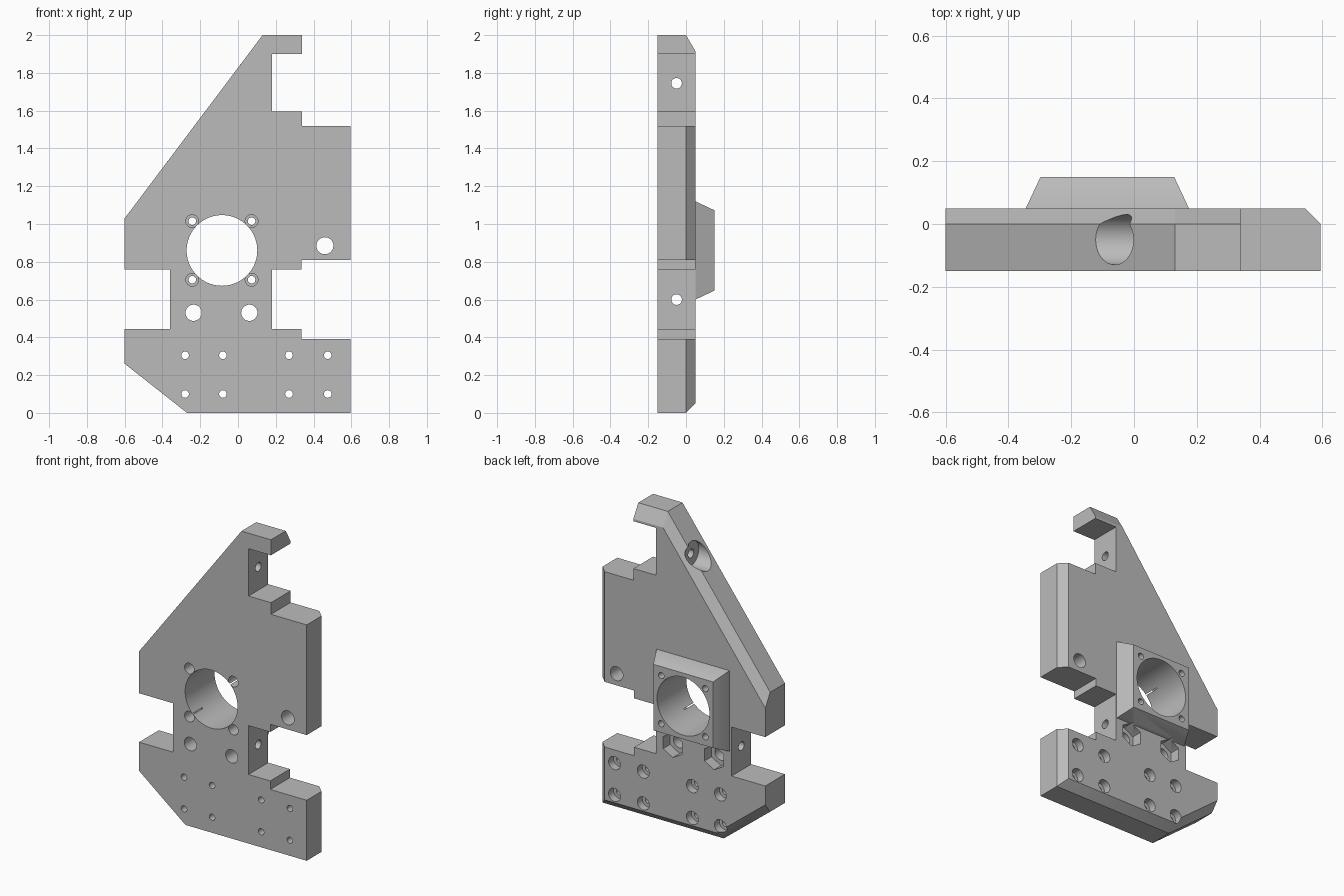
import bpy, bmesh
from math import radians
from mathutils import Matrix, Vector

cube = bpy.data.objects.get("Cube")
if cube:
    bpy.data.objects.remove(cube)

FRONT, BACK, BOSS_BACK = -0.15, 0.05, 0.15

grey = bpy.data.materials.new("plain grey")
grey.use_nodes = True
grey.diffuse_color = (0.5, 0.5, 0.5, 1)
grey.node_tree.nodes["Principled BSDF"].inputs["Base Color"].default_value = (0.5, 0.5, 0.5, 1)


def finish(name, bm):
    bmesh.ops.recalc_face_normals(bm, faces=bm.faces)
    mesh = bpy.data.meshes.new(name)
    bm.to_mesh(mesh)
    bm.free()
    mesh.materials.append(grey)
    obj = bpy.data.objects.new(name, mesh)
    bpy.context.collection.objects.link(obj)
    return obj


def cylinder(name, center, axis, r, start, end, sides=40):
    """Cylinder along x or y between two positions on that axis."""
    bm = bmesh.new()
    bmesh.ops.create_cone(bm, cap_ends=True, segments=sides, radius1=r, radius2=r, depth=end - start)
    mid = Vector(center)
    if axis == "y":
        mid.y = (start + end) / 2
        turn = Matrix.Rotation(radians(90), 4, "X")
    else:
        mid.x = (start + end) / 2
        turn = Matrix.Rotation(radians(90), 4, "Y")
    bmesh.ops.transform(bm, matrix=Matrix.Translation(mid) @ turn, verts=bm.verts)
    return finish(name, bm)


# Plate: notched outline pushed back through its thickness
outline = [(-0.27, 0), (0.595, 0), (0.595, 0.39), (0.335, 0.39), (0.335, 0.445), (0.18, 0.445),
           (0.18, 0.76), (0.335, 0.76), (0.335, 0.81), (0.595, 0.81), (0.595, 1.52), (0.34, 1.52),
           (0.34, 1.595), (0.18, 1.595), (0.18, 1.9), (0.34, 1.9), (0.34, 2), (0.13, 2),
           (-0.6, 1.03), (-0.6, 0.76), (-0.36, 0.76), (-0.36, 0.445), (-0.6, 0.445), (-0.6, 0.26)]
bm = bmesh.new()
face = bm.faces.new([bm.verts.new((x, FRONT, z)) for x, z in outline])
side = bmesh.ops.extrude_face_region(bm, geom=[face])
bmesh.ops.translate(bm, vec=(0, BACK - FRONT, 0),
                    verts=[v for v in side["geom"] if isinstance(v, bmesh.types.BMVert)])
bmesh.ops.recalc_face_normals(bm, faces=bm.faces)

# Chamfers on the outer back edges: point on edge, outward direction, setback
chamfers = [((0, 0), (0, -1), 0.05), ((0.595, 0), (1, 0), 0.05), ((0, 2), (0, 1), 0.085),
            ((-0.6, 1.03), (-0.97, 0.73), 0.05), ((-0.6, 0.26), (-0.26, -0.33), 0.05)]
for (x, z), (dx, dz), setback in chamfers:
    out = Vector((dx, 0, dz)).normalized()
    normal = out * BACK + Vector((0, setback, 0))
    cut = bmesh.ops.bisect_plane(bm, geom=bm.verts[:] + bm.edges[:] + bm.faces[:], dist=1e-5,
                                 plane_co=(x, 0, z), plane_no=normal, clear_outer=True)
    bmesh.ops.holes_fill(bm, edges=[e for e in bm.edges if e.is_boundary], sides=0)
plate = finish("mounting_plate", bm)

# Square boss on the back with sloping sides
CX, CZ = -0.085, 0.86
bm = bmesh.new()
rings = []
for y, h in ((0, 0.26), (BACK, 0.26), (BOSS_BACK, 0.213)):
    rings.append([bm.verts.new((CX + sx * h, y, CZ + sz * h))
                  for sx, sz in ((-1, -1), (1, -1), (1, 1), (-1, 1))])
for a, b in zip(rings, rings[1:]):
    for i in range(4):
        j = (i + 1) % 4
        bm.faces.new((a[i], a[j], b[j], b[i]))
bm.faces.new(rings[0])
bm.faces.new(rings[-1])
boss = finish("rear_boss", bm)

tools = [(boss, "UNION")]


def drill(name, center, axis, r, start, end, sides=40):
    tools.append((cylinder(name, center, axis, r, start, end, sides), "DIFFERENCE"))


# Main bore and its four counterbored screw holes
drill("main_bore", (CX, 0, CZ), "y", 0.187, -0.3, 0.3, 96)
for sx in (-1, 1):
    for sz in (-1, 1):
        spot = (CX + sx * 0.157, 0, CZ + sz * 0.155)
        drill("boss_screw_hole", spot, "y", 0.02, -0.3, 0.3)
        drill("boss_screw_recess", spot, "y", 0.034, -0.3, -0.05)

# Plain hole, and two bolt holes with hexagonal nut pockets
drill("plain_hole", (0.46, 0, 0.885), "y", 0.045, -0.3, 0.3)
for x in (-0.235, 0.06):
    drill("bolt_hole", (x, 0, 0.53), "y", 0.043, -0.3, 0.3)
    drill("nut_pocket", (x, 0, 0.53), "y", 0.078, -0.02, 0.2, 6)

# Grid of small holes, recessed from the back
for x in (-0.28, -0.08, 0.27, 0.475):
    for z in (0.1, 0.305):
        drill("foot_hole", (x, 0, z), "y", 0.02, -0.3, 0.3)
        drill("foot_recess", (x, 0, z), "y", 0.042, 0, 0.2)

# Cross holes through the edges, the upper one with a wide recess
drill("lower_cross_hole", (0, -0.05, 0.6), "x", 0.028, -0.5, 0.25)
drill("upper_cross_hole", (0, -0.05, 1.745), "x", 0.028, -0.4, 0.25)
drill("upper_cross_recess", (0, -0.05, 1.745), "x", 0.08, -0.4, 0.0, 56)

# Combine everything into one solid
for tool, operation in tools:
    mod = plate.modifiers.new(tool.name, "BOOLEAN")
    mod.operation = operation
    mod.solver = "EXACT"
    mod.object = tool
    tool.hide_render = True
bpy.context.view_layer.update()
solid = bpy.data.meshes.new_from_object(plate.evaluated_get(bpy.context.evaluated_depsgraph_get()))
plate.modifiers.clear()
plate.data = solid
for tool, _ in tools:
    bpy.data.objects.remove(tool)

bpy.ops.object.select_all(action="DESELECT")
plate.select_set(True)
bpy.context.view_layer.objects.active = plate
bpy.ops.object.shade_smooth_by_angle(angle=radians(30))
